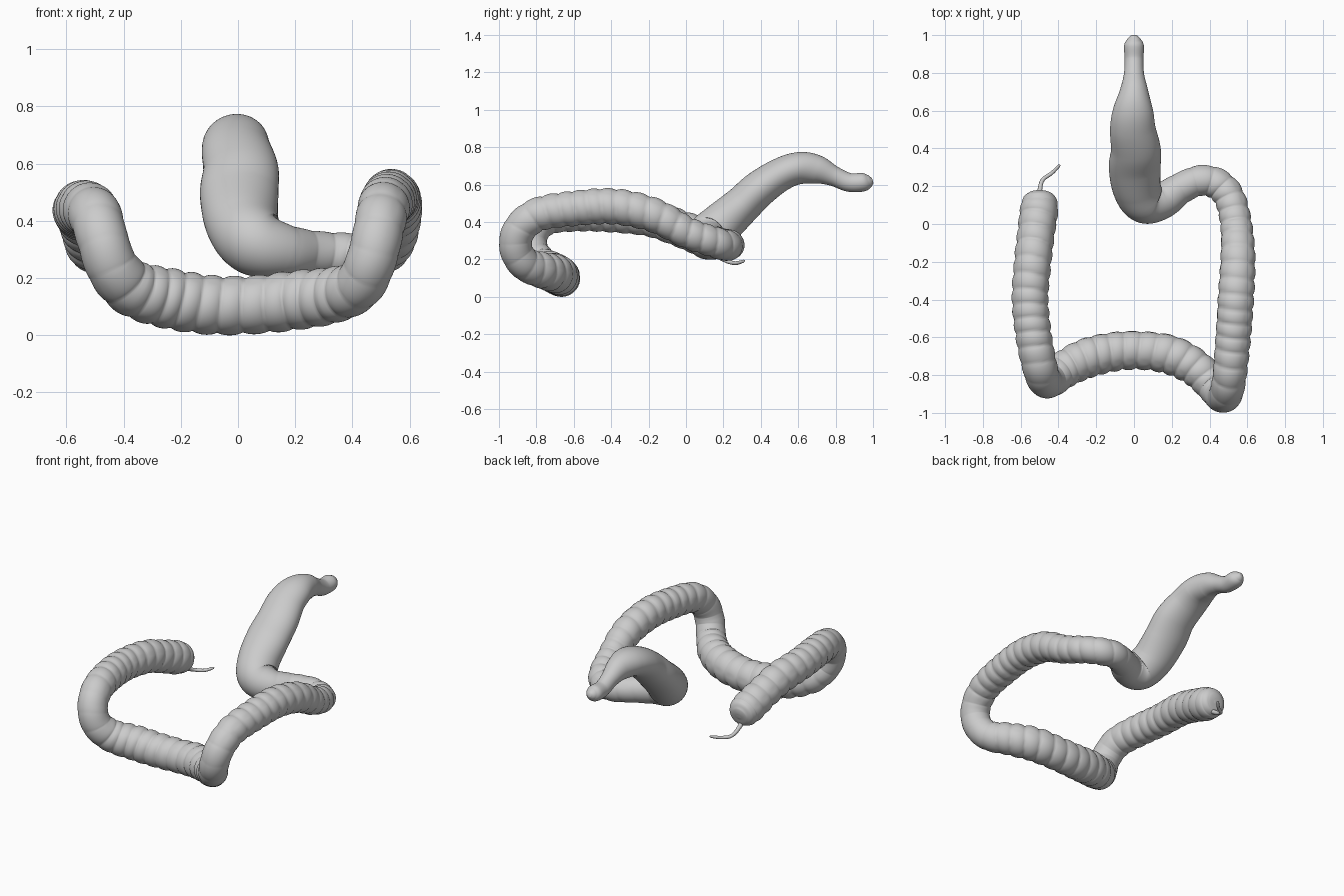
import bpy, bmesh, math
from mathutils import Vector

if "Cube" in bpy.data.objects:
    bpy.data.objects.remove(bpy.data.objects["Cube"])

# Stations: x, y, z, radius, pouch strength, flattening
ascending = [
    (-.50, .172, .295, .012, 0, 1), (-.50, .165, .297, .055, 0, 1), (-.50, .14, .303, .085, .2, 1),
    (-.502, .08, .32, .102, .7, 1), (-.52, -.06, .375, .101, 1, 1), (-.536, -.2, .42, .101, 1, 1),
    (-.55, -.4, .44, .099, 1, 1), (-.53, -.6, .443, .098, 1, 1), (-.50, -.75, .42, .094, .5, 1)]
transverse = [
    (-.475, -.825, .34, .09, .2, 1), (-.44, -.825, .24, .092, .3, 1), (-.37, -.77, .165, .1, .8, 1),
    (-.25, -.71, .13, .108, 1, 1), (-.1, -.675, .106, .106, 1, 1), (.05, -.67, .106, .104, 1, 1),
    (.2, -.695, .122, .106, 1, 1), (.33, -.765, .14, .1, 1, 1), (.42, -.86, .175, .09, .5, 1),
    (.465, -.91, .26, .088, .2, 1)]
descending = [
    (.49, -.89, .36, .089, .3, 1), (.507, -.79, .44, .092, .8, 1), (.525, -.6, .472, .096, 1, 1),
    (.54, -.38, .482, .098, 1, 1), (.55, -.17, .435, .094, 1, 1), (.54, 0, .345, .086, 1, 1),
    (.505, .14, .295, .084, 1, 1)]
sigmoid = [
    (.44, .212, .275, .084, .8, 1), (.35, .23, .278, .082, .6, 1), (.25, .19, .285, .083, .3, 1),
    (.15, .125, .295, .098, .1, 1), (.06, .12, .325, .118, 0, 1)]
rectum = [
    (.015, .19, .39, .128, 0, .9), (.004, .30, .49, .137, 0, .75), (.01, .39, .575, .132, 0, .74),
    (-.006, .50, .65, .121, 0, .74), (-.005, .60, .687, .107, 0, .8), (0, .70, .68, .077, 0, 1),
    (0, .79, .645, .054, 0, 1), (0, .87, .612, .05, 0, 1), (0, .945, .612, .052, 0, .95),
    (0, .98, .617, .034, 0, 1), (0, .998, .622, .014, 0, 1)]
appendix = [
    (-.50, .13, .245, .015, 0, 1), (-.497, .19, .205, .012, 0, 1), (-.482, .235, .185, .011, 0, 1),
    (-.435, .27, .18, .010, 0, 1), (-.40, .305, .19, .008, 0, 1), (-.393, .314, .194, .003, 0, 1)]


def spline(pts, steps):
    """Catmull-Rom through all station values."""
    out = []
    for i in range(len(pts) - 1):
        quad = [pts[max(0, min(len(pts) - 1, i + k))] for k in (-1, 0, 1, 2)]
        for s in range(steps):
            t = s / steps
            out.append([.5 * (2 * b + (c - a) * t + (2 * a - 5 * b + 4 * c - d) * t * t
                              + (3 * b - a - 3 * c + d) * t ** 3) for a, b, c, d in zip(*quad)])
    out.append(list(pts[-1]))
    return out


def pouch(angle, s, period=.078):
    """Bulged pouches interrupted by three lengthwise bands."""
    band = abs(math.cos(1.5 * angle)) ** .5
    shift = .012 * math.sin(angle + 1) + .01 * math.sin(9 * s)
    bulge = abs(math.sin(math.pi * (s + shift) / period)) ** .6
    return -.12 * (1 - bulge) * (.45 + .55 * band) - .035 * (1 - band)


def tube(name, stations, steps, sides):
    rows = spline(stations, steps)
    pos = [Vector(r[:3]) for r in rows]
    bm = bmesh.new()
    rings, s, u = [], 0, Vector((0, 0, 1))
    for i, (x, y, z, rad, h, flat) in enumerate(rows):
        t = (pos[min(i + 1, len(pos) - 1)] - pos[max(i - 1, 0)]).normalized()
        u = (u - t * u.dot(t)).normalized()
        v = t.cross(u)
        n = t.cross(Vector((1, 0, 0)))
        n = n.normalized() if n.length > .01 else u
        if i:
            s += (pos[i] - pos[i - 1]).length
        ring = []
        for k in range(sides):
            a = math.tau * k / sides
            d = (u * math.cos(a) + v * math.sin(a)) * rad * (1 + h * pouch(a, s))
            d -= n * n.dot(d) * (1 - flat)
            ring.append(bm.verts.new(pos[i] + d))
        rings.append(ring)
    for p, q in zip(rings, rings[1:]):
        for k in range(sides):
            j = (k + 1) % sides
            bm.faces.new((p[k], p[j], q[j], q[k]))
    bm.faces.new(rings[0][::-1])
    bm.faces.new(rings[-1])
    bmesh.ops.recalc_face_normals(bm, faces=bm.faces)
    for f in bm.faces:
        f.smooth = True
    me = bpy.data.meshes.new(name)
    bm.to_mesh(me)
    bm.free()
    ob = bpy.data.objects.new(name, me)
    bpy.context.collection.objects.link(ob)
    return ob


# Large intestine as one continuous tube, plus the thin appendix
tube("large_intestine", ascending + transverse + descending + sigmoid + rectum, 20, 48)
tube("appendix", appendix, 8, 12)
